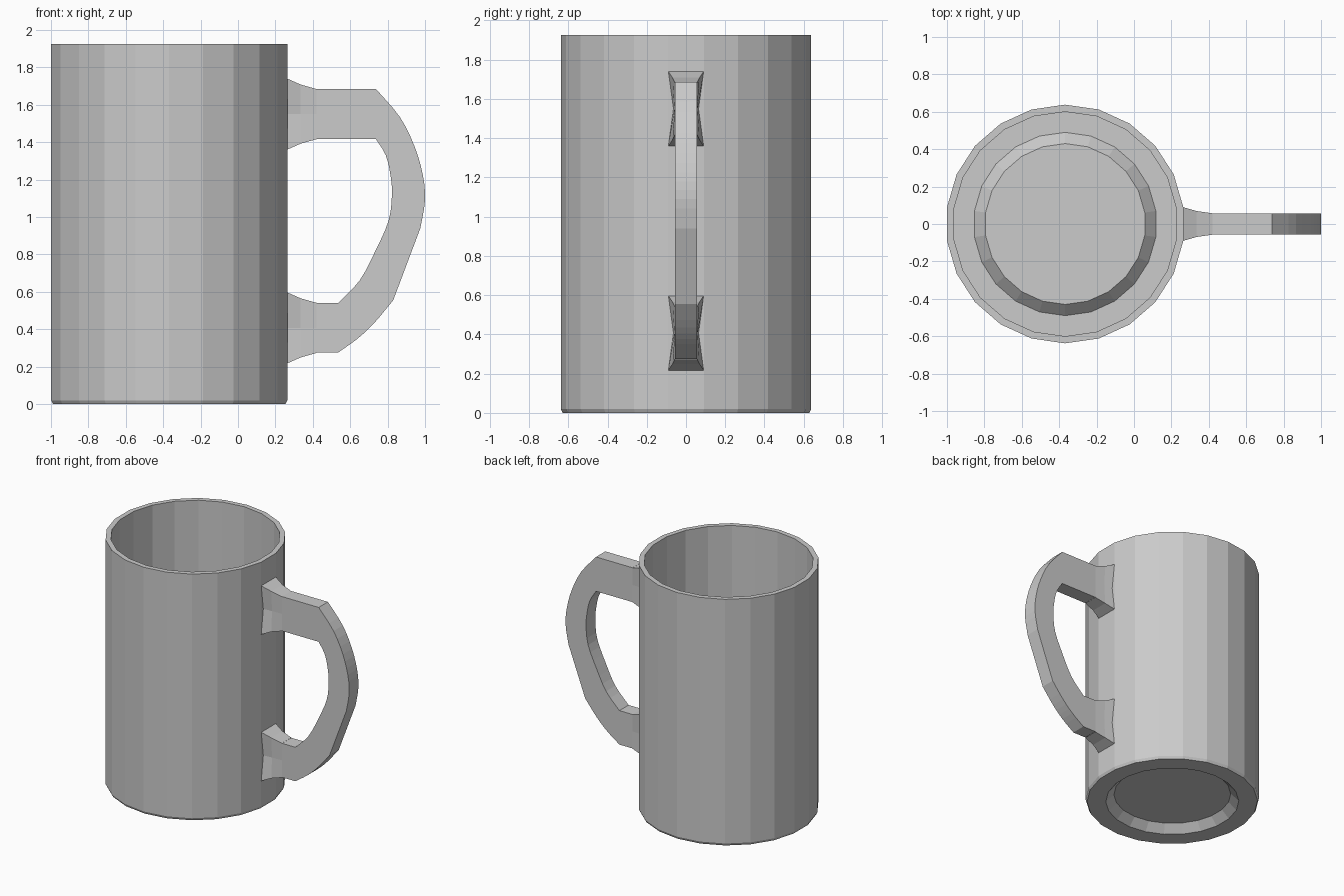
import bpy
import math
from mathutils import Vector

if "Cube" in bpy.data.objects:
    bpy.data.objects.remove(bpy.data.objects["Cube"], do_unlink=True)

# Single plain material
grey = bpy.data.materials.new("plain grey")
grey.use_nodes = True
grey.diffuse_color = (0.6, 0.6, 0.6, 1)
grey.node_tree.nodes["Principled BSDF"].inputs["Base Color"].default_value = (0.6, 0.6, 0.6, 1)

SIDES = 22
CENTRE_X = -0.368
HALF = 0.057        # half thickness of the handle
WALL_X = 0.263      # flat side of the cup
NECK_X = 0.42       # where the flares meet the handle


def add_object(name, verts, faces):
    mesh = bpy.data.meshes.new(name)
    mesh.from_pydata(verts, [], faces)
    mesh.materials.append(grey)
    obj = bpy.data.objects.new(name, mesh)
    bpy.context.collection.objects.link(obj)
    return obj


def bridge(ring_count, size):
    """Quads joining consecutive closed rings of equal size."""
    return [(r * size + i, r * size + (i + 1) % size,
             (r + 1) * size + (i + 1) % size, (r + 1) * size + i)
            for r in range(ring_count - 1) for i in range(size)]


def smooth_path(points, steps=3):
    """Catmull-Rom path through the points."""
    p = [Vector(q) for q in points]
    p = [2 * p[0] - p[1]] + p + [2 * p[-1] - p[-2]]
    path = []
    for a, b, c, d in zip(p, p[1:], p[2:], p[3:]):
        for k in range(steps):
            t = k / steps
            path.append(0.5 * (2 * b + (c - a) * t + (2 * a - 5 * b + 4 * c - d) * t ** 2
                               + (3 * b - a - 3 * c + d) * t ** 3))
    return path + [p[-2]]


# Cup: revolved profile from the underside recess, over the rim, to the raised inner floor
profile = [(0.43, 0.06), (0.49, 0), (0.628, 0), (0.638, 0.02), (0.638, 1.925),
           (0.60, 1.925), (0.60, 0.04), (0.49, 0.04), (0.43, 0.10)]
verts = []
for r, z in profile:
    for i in range(SIDES):
        a = math.pi / 2 + math.tau * i / SIDES
        verts.append((CENTRE_X + r * math.cos(a), r * math.sin(a), z))
faces = bridge(len(profile), SIDES)
last = (len(profile) - 1) * SIDES
faces.append(tuple(reversed(range(SIDES))))
faces.append(tuple(range(last, last + SIDES)))
add_object("cup", verts, faces)

# Handle: outlined loop extruded across its thickness
outer = [Vector((NECK_X, 1.685))]
outer += smooth_path([(0.737, 1.685), (0.865, 1.535), (0.945, 1.375), (0.988, 1.225),
                      (1.0, 1.09), (0.975, 0.94)])
outer += smooth_path([(0.83, 0.555), (0.73, 0.435), (0.64, 0.35), (0.535, 0.275)])
outer.append(Vector((NECK_X, 0.275)))
inner = [Vector((NECK_X, 0.54))]
inner += smooth_path([(0.535, 0.54), (0.65, 0.66), (0.735, 0.82), (0.805, 0.98),
                      (0.823, 1.12), (0.815, 1.225), (0.79, 1.33), (0.737, 1.417)])
inner.append(Vector((NECK_X, 1.417)))
outline = outer + inner
n = len(outline)
verts = [(p.x, y, p.y) for y in (-HALF, HALF) for p in outline]
ends = (len(outer) - 1, n - 1)      # left open where the flares join
faces = [(i, (i + 1) % n, (i + 1) % n + n, i + n) for i in range(n) if i not in ends]
faces.append(tuple(reversed(range(n))))
faces.append(tuple(range(n, 2 * n)))
handle = add_object("handle", verts, [f[::-1] for f in faces])


# Flares: handle ends widening to the wall, pinched at mid height
def flare(name, z):
    rings = [(WALL_X, 0.09, 0.064, 0.19), (0.335, 0.069, 0.059, 0.158),
             (NECK_X, HALF, HALF, 0.134)]
    pts = []
    for x, wide, waist, high in rings:
        pts += [(x, -wide, z - high), (x, wide, z - high), (x, waist, z),
                (x, wide, z + high), (x, -wide, z + high), (x, -waist, z)]
    add_object(name, pts, [f[::-1] for f in bridge(len(rings), 6)])


flare("upper_flare", 1.55)
flare("lower_flare", 0.407)

# Consistent outward normals
import bmesh
for obj in bpy.context.collection.objects:
    if obj.name in ("cup", "handle", "upper_flare", "lower_flare"):
        bm = bmesh.new()
        bm.from_mesh(obj.data)
        if obj.name in ("cup", "handle"):
            bmesh.ops.recalc_face_normals(bm, faces=bm.faces[:])
        else:
            middle = Vector((0.34, 0, 1.55 if obj.name == "upper_flare" else 0.407))
            for f in bm.faces:
                f.normal_update()
                if f.normal.dot(f.calc_center_median() - middle) < 0:
                    f.normal_flip()
        bm.to_mesh(obj.data)
        bm.free()
